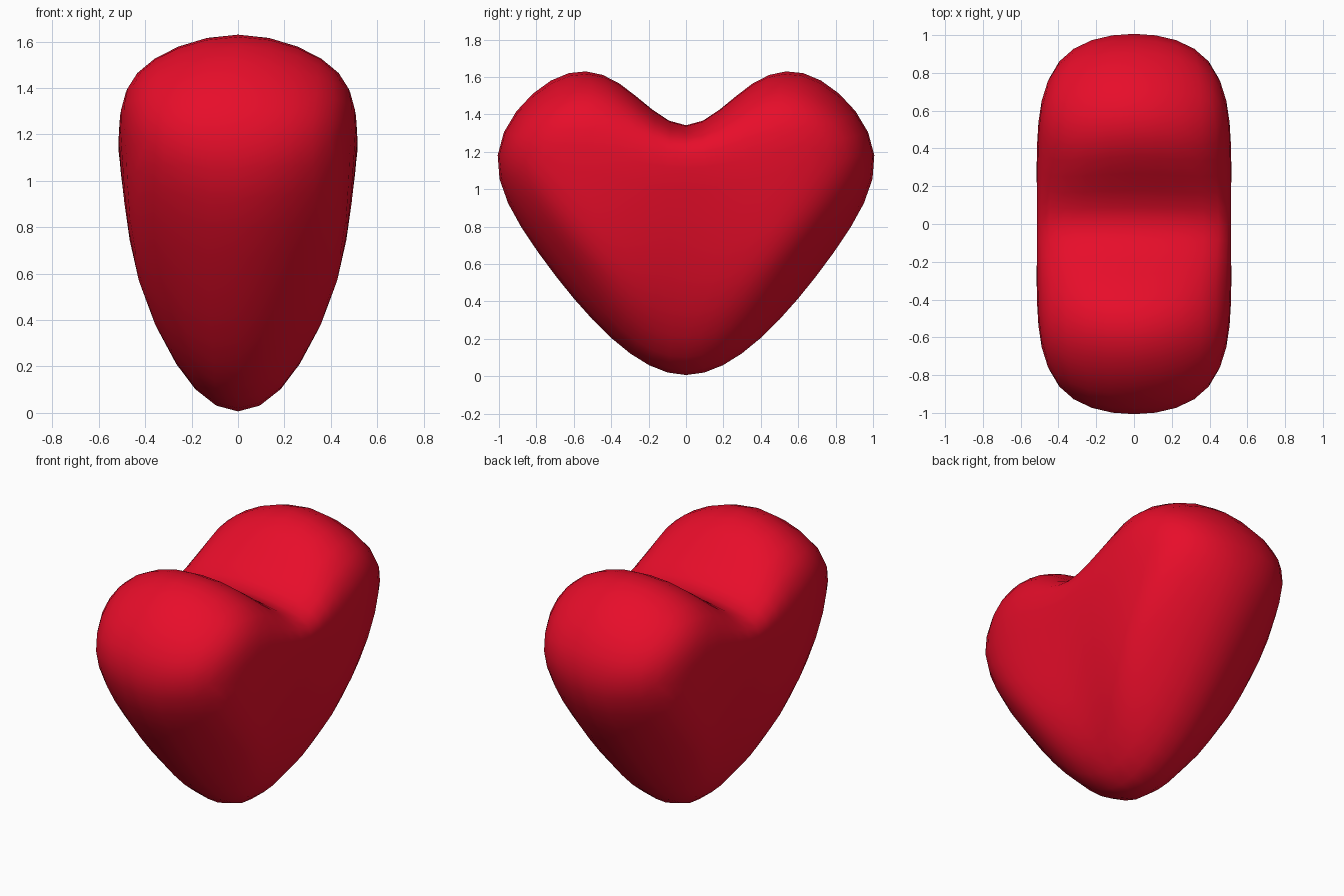
import bpy, bmesh
from mathutils import Vector

if "Cube" in bpy.data.objects:
    bpy.data.objects.remove(bpy.data.objects["Cube"])

# Heart outline in the y-z plane (bottom tip -> lobe -> notch), on the x = 0 line
centre = [(0, 0, 0), (0, .40, .21), (0, .80, .66), (0, 1.0, 1.18),
          (0, .727, 1.585), (0, .358, 1.567), (0, 0, 1.34)]
# Same outline where the rounded edge turns into the broad side
shoulder = [(.34, 0, .36), (.37, .30, .42), (.385, .63, .74), (.39, .87, 1.17),
            (.405, .65, 1.46), (.43, .34, 1.42), (.45, 0, 1.27)]
# Broad side: point on the mirror plane and middle of each lobe
side_mid = (.495, 0, 1.0)
lobe_mid = (.508, .43, 1.07)

c, s = centre, shoulder
quads = [(c[i], c[i + 1], s[i + 1], s[i]) for i in range(6)]
quads += [(s[0], s[1], lobe_mid, side_mid), (s[1], s[2], s[3], lobe_mid),
          (s[3], s[4], s[5], lobe_mid), (s[5], s[6], side_mid, lobe_mid)]

# Mirror the quarter into a closed cage
bm = bmesh.new()
for sx in (1, -1):
    for sy in (1, -1):
        for q in quads:
            bm.faces.new([bm.verts.new((x * sx, y * sy, z)) for x, y, z in q])
bmesh.ops.remove_doubles(bm, verts=bm.verts[:], dist=1e-4)
bmesh.ops.recalc_face_normals(bm, faces=bm.faces[:])
for f in bm.faces:
    f.smooth = True
mesh = bpy.data.meshes.new("heart")
bm.to_mesh(mesh)
bm.free()
heart = bpy.data.objects.new("heart", mesh)
bpy.context.scene.collection.objects.link(heart)

# Smooth subdivision
sub = heart.modifiers.new("smooth", 'SUBSURF')
sub.levels = sub.render_levels = 2

# Push the cage outwards until the smoothed surface passes through the points
targets = [v.co.copy() for v in mesh.vertices]
for _ in range(7):
    dg = bpy.context.evaluated_depsgraph_get()
    ev = heart.evaluated_get(dg)
    em = ev.to_mesh()
    now = [Vector(em.vertices[i].co) for i in range(len(targets))]
    ev.to_mesh_clear()
    for v, t, n in zip(mesh.vertices, targets, now):
        v.co += t - n
    mesh.update()
    heart.update_tag()
    mesh.update_tag()
    bpy.context.view_layer.update()

# Red material
mat = bpy.data.materials.new("red")
mat.diffuse_color = (0.8, 0.004, 0.023, 1)
mat.use_nodes = True
mat.node_tree.nodes["Principled BSDF"].inputs["Base Color"].default_value = mat.diffuse_color
mesh.materials.append(mat)
